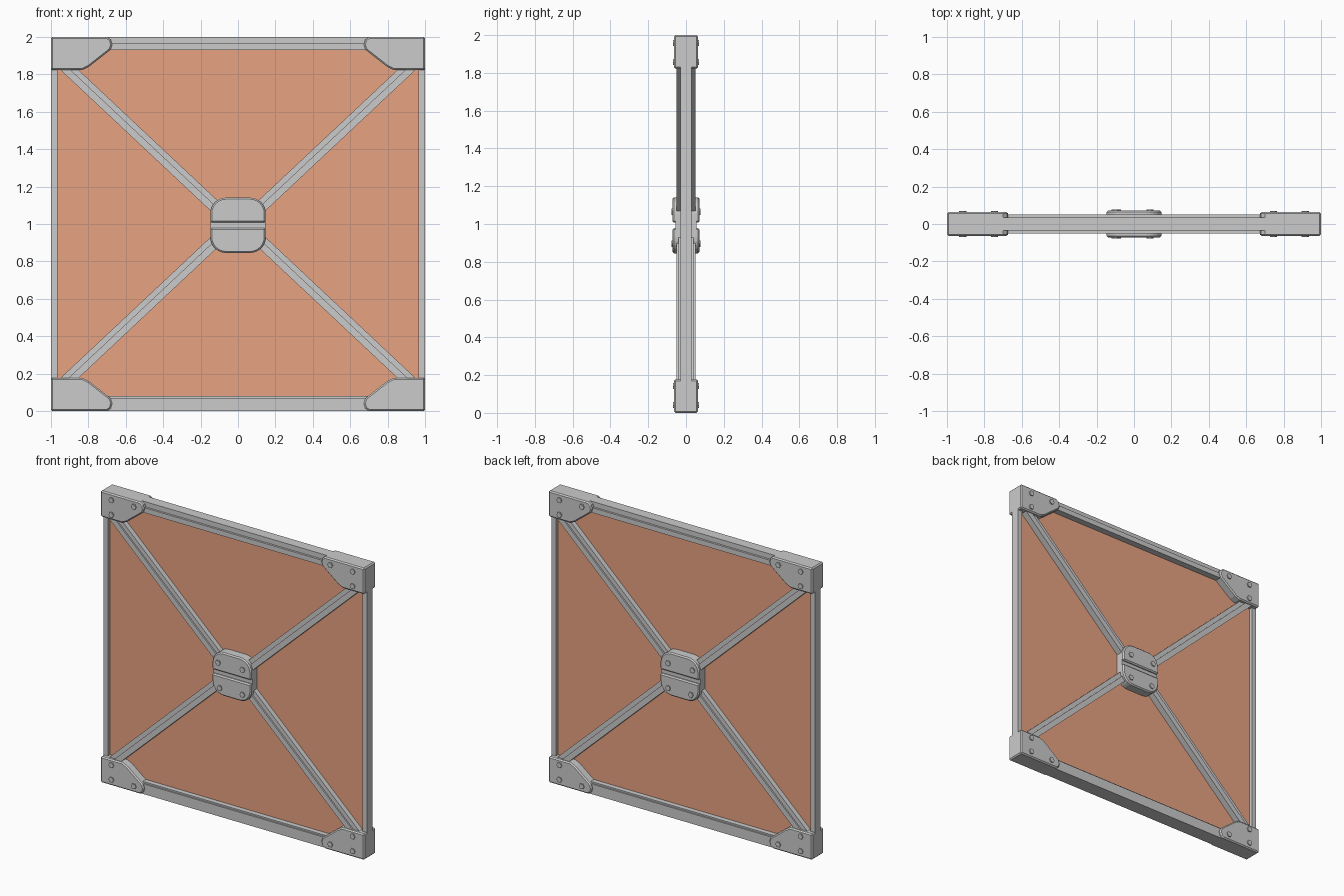
import bpy, bmesh, math
from mathutils import Vector

if "Cube" in bpy.data.objects:
    bpy.data.objects.remove(bpy.data.objects["Cube"])


def finish(name, bm, bevel=0):
    bmesh.ops.recalc_face_normals(bm, faces=bm.faces)
    me = bpy.data.meshes.new(name)
    bm.to_mesh(me)
    bm.free()
    ob = bpy.data.objects.new(name, me)
    bpy.context.collection.objects.link(ob)
    if bevel:
        m = ob.modifiers.new("edge", 'BEVEL')
        m.width, m.segments = bevel, 1
        m.limit_method, m.angle_limit = 'ANGLE', math.radians(60)
    return ob


def loft(bm, a, b):
    """Closed solid between two matching outlines."""
    va, vb = [bm.verts.new(p) for p in a], [bm.verts.new(p) for p in b]
    n = len(va)
    bm.faces.new(va)
    bm.faces.new(vb[::-1])
    for i in range(n):
        j = (i + 1) % n
        bm.faces.new((va[i], vb[i], vb[j], va[j]))


def plate(name, pts, half, bevel=0):
    bm = bmesh.new()
    loft(bm, [(x, -half, z) for x, z in pts], [(x, half, z) for x, z in pts])
    return finish(name, bm, bevel)


def beam(name, p0, p1, profile):
    """Sweep a (y half width, height) profile between two x-z points."""
    d = Vector((p1[0] - p0[0], 0, p1[1] - p0[1])).normalized()
    up = Vector((-d.z, 0, d.x))
    if up.z < 0:
        up = -up
    outline = profile + [(-y, h) for y, h in reversed(profile)]
    bm = bmesh.new()
    ends = [[Vector((p[0], 0, p[1])) + up * h + Vector((0, y, 0)) for y, h in outline]
            for p in (p0, p1)]
    loft(bm, *ends)
    return finish(name, bm)


def bolts(name, spots, half):
    """Hex heads on front and back."""
    bm = bmesh.new()
    for x, z in spots:
        for s in (-1, 1):
            ring = [(x + .019 * math.cos(k * math.pi / 3),
                     z + .019 * math.sin(k * math.pi / 3)) for k in range(6)]
            loft(bm, [(a, s * (half - .01), b) for a, b in ring],
                 [(a, s * (half + .007), b) for a, b in ring])
    finish(name, bm)


# Coloured panel
panel = plate("panel", [(-.98, .03), (.98, .03), (.98, 1.97), (-.98, 1.97)], .006)
mat = bpy.data.materials.new("panel_orange")
mat.diffuse_color = (.80, .36, .22, 1)
mat.use_nodes = True
mat.node_tree.nodes["Principled BSDF"].inputs["Base Color"].default_value = mat.diffuse_color
panel.data.materials.append(mat)

# Top and bottom rails
beam("top_rail", (-.95, 1.93), (.95, 1.93),
     [(.05, 0), (.05, .035), (.036, .035), (.036, .07)])
beam("bottom_rail", (-.95, 0), (.95, 0),
     [(.05, 0), (.05, .07), (.04, .07), (.04, .08)])

# Gusset outline for the lower right corner
gusset = [(1, 0), (.70, 0), (.68, .015), (.672, .042), (.682, .07),
          (.80, .162), (.835, .178), (1, .178)]
gusset_bolts = [(.915, .142), (.915, .042), (.745, .042)]

for sx, side in ((-1, "left"), (1, "right")):
    # Side posts
    plate(f"{side}_post", [(sx * .965, .1), (sx, .1), (sx, 1.9), (sx * .965, 1.9)], .03)
    for sz, level in ((-1, "lower"), (1, "upper")):
        def place(p):
            return sx * p[0], p[1] if sz < 0 else 2 - p[1]
        # Diagonal braces with a stepped section
        beam(f"{level}_{side}_brace", (sx * .1, 1 + sz * .072), (sx * .945, 1 + sz * .865),
             [(.05, -.033), (.05, .004), (.04, .004), (.04, .033)])
        # Corner gussets
        plate(f"{level}_{side}_gusset", [place(p) for p in gusset], .063, .008)
        bolts(f"{level}_{side}_gusset_bolts", [place(p) for p in gusset_bolts], .063)


# Centre hub: a core with two raised halves and a groove between them
def hub_half(gap, r=.085, w=.148):
    arc = [(w - r + r * math.cos(t * math.pi / 12), w - r + r * math.sin(t * math.pi / 12))
           for t in range(7)]
    return [(w, gap)] + arc + [(-x, z) for x, z in reversed(arc)] + [(-w, gap)]


HUB_Z = .993
core = hub_half(0)[1:-1]
plate("hub_core", [(x, HUB_Z + z) for x, z in core] +
      [(-x, HUB_Z - z) for x, z in core], .056)
for s, level in ((1, "upper"), (-1, "lower")):
    plate(f"hub_{level}_half", [(x, HUB_Z + s * z) for x, z in hub_half(.014)], .071, .008)
bolts("hub_bolts", [(-.1, 1.065), (.085, 1.065), (-.088, .895), (.085, .895)], .071)
